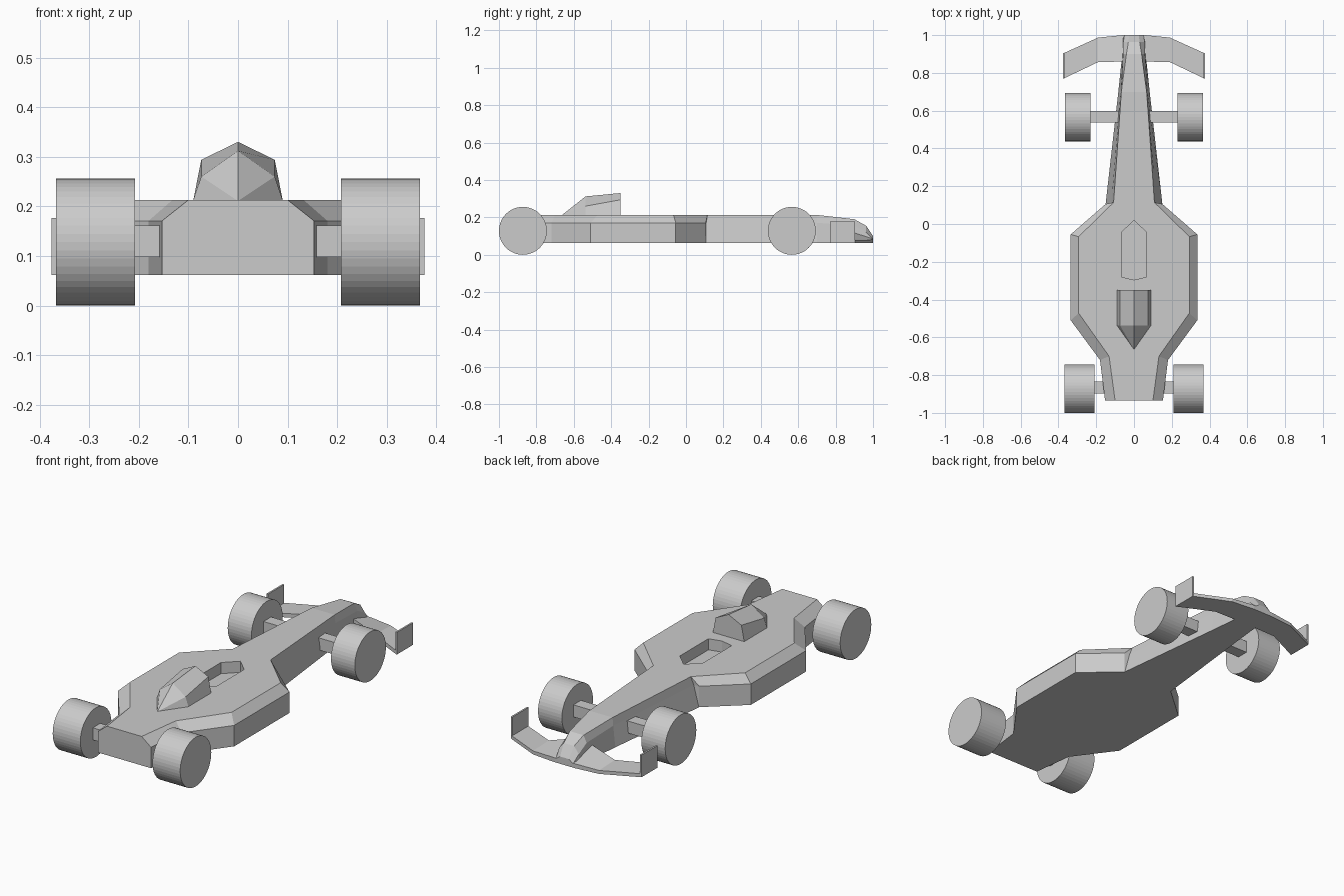
import bpy, bmesh, math

if "Cube" in bpy.data.objects:
    bpy.data.objects.remove(bpy.data.objects["Cube"])


def mesh_object(name, bm):
    bmesh.ops.recalc_face_normals(bm, faces=bm.faces)
    me = bpy.data.meshes.new(name)
    bm.to_mesh(me)
    bm.free()
    ob = bpy.data.objects.new(name, me)
    bpy.context.collection.objects.link(ob)
    return ob


def loft(name, rings, tip=None):
    """Skin equal-length closed rings; cap both ends, or end in a point."""
    bm = bmesh.new()
    vs = [[bm.verts.new(p) for p in r] for r in rings]
    n = len(rings[0])
    for a, b in zip(vs, vs[1:]):
        for i in range(n):
            j = (i + 1) % n
            bm.faces.new((a[i], a[j], b[j], b[i]))
    bm.faces.new(vs[0])
    if tip:
        t = bm.verts.new(tip)
        for i in range(n):
            bm.faces.new((vs[-1][i], vs[-1][(i + 1) % n], t))
    else:
        bm.faces.new(vs[-1])
    return mesh_object(name, bm)


def mirrored(half):
    return half + [(-x, y, z) for x, y, z in reversed(half) if x > 0]


def box(name, x0, x1, y0, y1, z0, z1):
    return loft(name, [[(x, y0, z0), (x, y1, z0), (x, y1, z1), (x, y0, z1)] for x in (x0, x1)])


BASE, DECK, EDGE = 0.062, 0.213, 0.171

# Chassis: outer y, deck y, half widths at base / chamfer / deck, chamfer z, deck z
stations = [
    (-0.935, -0.935, 0.153, 0.153, 0.10, EDGE, DECK),
    (-0.72, -0.70, 0.18, 0.18, 0.132, EDGE, DECK),
    (-0.51, -0.472, 0.335, 0.335, 0.293, EDGE, DECK),
    (-0.055, -0.067, 0.335, 0.335, 0.293, EDGE, DECK),
    (0.106, 0.114, 0.15, 0.15, 0.108, EDGE, DECK),
    (0.108, 0.115, 0.15, 0.12, 0.108, EDGE, DECK),
    (0.70, 0.70, 0.083, 0.071, 0.067, EDGE, DECK),
    (0.90, 0.90, 0.062, 0.058, 0.04, 0.155, 0.19),
    (0.963, 0.963, 0.06, 0.057, 0.03, 0.12, 0.155),
    (1.0, 1.0, 0.06, 0.05, 0.025, 0.082, 0.10),
]
chassis = loft("chassis", [
    mirrored([(b, yo, BASE), (m, yo, zm), (t, yd, zd)])
    for yo, yd, b, m, t, zm, zd in stations])

# Cockpit opening
plan = [(0, 0.02), (0.067, -0.045), (0.067, -0.28), (0, -0.296), (-0.067, -0.28), (-0.067, -0.045)]
cutter = loft("cockpit_cutter", [[(x, y, z) for x, y in plan] for z in (0.155, 0.3)])
cutter.hide_render = True
cutter.hide_viewport = True
cut = chassis.modifiers.new("cockpit", 'BOOLEAN')
cut.operation = 'DIFFERENCE'
cut.solver = 'EXACT'
cut.object = cutter

# Air intake behind the cockpit, tapering to a point at the back
loft("air_intake", [
    mirrored([(0.09, y, 0.21), (0.09, y, DECK), (0.074, y, shoulder), (0, y, peak)])
    for y, shoulder, peak in ((-0.35, 0.294, 0.33), (-0.537, 0.26, 0.312))],
    tip=(0, -0.665, 0.211))

# Swept front wing: x, leading y, trailing y, leading top z, trailing top z
half = [(0.06, 1.0, 0.86, 0.085, 0.13), (0.19, 0.987, 0.857, 0.08, 0.085),
        (0.373, 0.904, 0.77, 0.08, 0.08)]
span = [(-x, *r) for x, *r in reversed(half)] + half
loft("front_wing", [
    [(x, yl, BASE), (x, yl, zl), (x, yt, zt), (x, yt, BASE)]
    for x, yl, yt, zl, zt in span])


# Wheels, axles and wing end plates
def wheel(name, x0, x1, y):
    r = 0.128
    rings = [[(x, y + r * math.sin(a), r + r * math.cos(a))
              for a in (2 * math.pi * i / 48 for i in range(48))] for x in (x0, x1)]
    return loft(name, rings)


for place, y, inner, outer in (("front", 0.566, 0.229, 0.366), ("rear", -0.872, 0.208, 0.367)):
    for side, s in (("left", -1), ("right", 1)):
        wheel(f"{place}_{side}_wheel", s * inner, s * outer, y)
    ya = 0.568 if place == "front" else -0.866
    box(f"{place}_axle", -inner, inner, ya - 0.031, ya + 0.031, 0.098, 0.161)
for side, s in (("left", -1), ("right", 1)):
    box(f"{side}_end_plate", s * 0.367, s * 0.376, 0.77, 0.903, BASE, 0.177)
